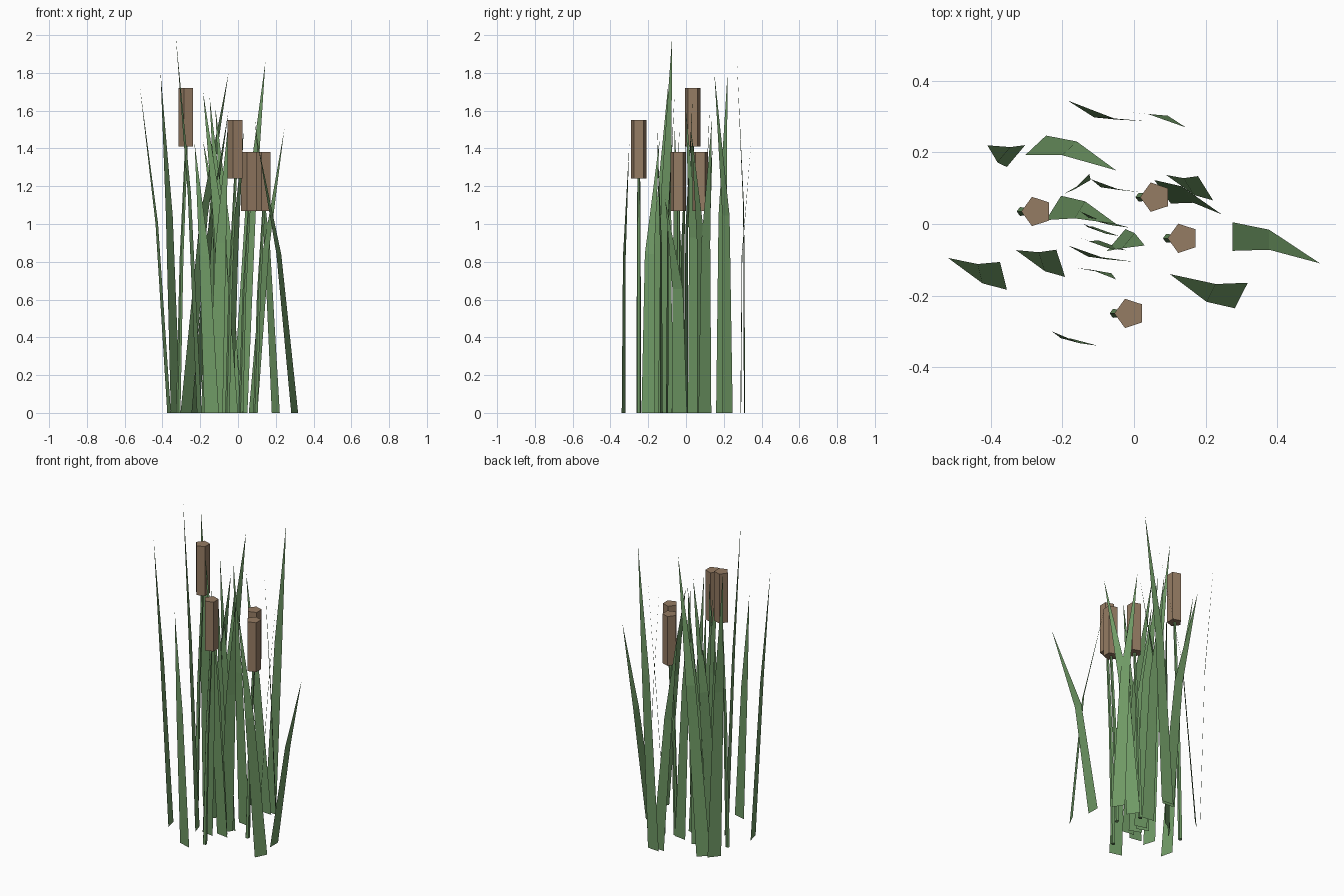
import bpy, bmesh
from math import cos, sin, pi, radians

cube = bpy.data.objects.get("Cube")
if cube:
    bpy.data.objects.remove(cube, do_unlink=True)


def make_material(name, colour):
    mat = bpy.data.materials.new(name)
    mat.use_nodes = True
    mat.diffuse_color = colour
    mat.node_tree.nodes["Principled BSDF"].inputs["Base Color"].default_value = colour
    mat.roughness = 1.0
    return mat


leaf_green = make_material("leaf_green", (0.16, 0.32, 0.13, 1))
seed_brown = make_material("seed_brown", (0.30, 0.20, 0.125, 1))


def finish(bm, name, mat):
    mesh = bpy.data.meshes.new(name)
    bm.to_mesh(mesh)
    bm.free()
    mesh.materials.append(mat)
    obj = bpy.data.objects.new(name, mesh)
    bpy.context.collection.objects.link(obj)
    return obj


def blade(name, x, y, angle, tip_x, tip_y, height):
    """Flat leaf: a tapering lower panel and a pointed upper panel that bends over."""
    bm = bmesh.new()
    dx, dy = cos(radians(angle)), sin(radians(angle))

    def edge(cx, cy, z, half):
        return [bm.verts.new((cx + s * half * dx, cy + s * half * dy, z)) for s in (-1, 1)]

    low = edge(x, y, 0, 0.04)
    mid = edge(x + (tip_x - x) * 0.42, y + (tip_y - y) * 0.12, height * 0.58, 0.028)
    tip = bm.verts.new((tip_x, tip_y, height))
    bm.faces.new((low[0], low[1], mid[1], mid[0]))
    bm.faces.new((mid[0], mid[1], tip))
    return finish(bm, name, leaf_green)


def five_sided_tube(name, sections, mat):
    """Closed tube through (x, y, z, radius) sections, with one corner facing -x."""
    bm = bmesh.new()
    rings = []
    for x, y, z, r in sections:
        angles = [pi + i * 2 * pi / 5 for i in range(5)]
        rings.append([bm.verts.new((x + r * cos(a), y + r * sin(a), z)) for a in angles])
    for a, b in zip(rings, rings[1:]):
        for i in range(5):
            j = (i + 1) % 5
            bm.faces.new((a[i], a[j], b[j], b[i]))
    bm.faces.new(rings[0][::-1])
    bm.faces.new(rings[-1])
    return finish(bm, name, mat)


# Leaves, in hundredths: base x, base y, base angle in degrees, tip x, tip y, height
outer_leaves = [
    (27.5, -3.5, 90, 52, -11, 113),
    (30, -20, 63, 10, -14, 145),
    (-36.5, -14.5, 104, -52, -9.5, 173),
    (-33, 19, 50, -41, 22, 180),
    (-27.5, 22, 43, -5, 15, 180),
    (-20.5, -11, 108, -33, -7.3, 200),
    (-1, 29, 177, -18.5, 34.5, 144),
    (1, 31, 175, 14.5, 27, 186),
    (20, 10, 122, 9, 13.7, 155),
    (-14, -33, 165, -23, -30, 143),
]
inner_leaves = [
    (8, 9, 125, 24.5, 2.7, 150),
    (-22.5, 4.5, 58, -5, 0, 160),
    (-16, 10.5, 30, -12.5, 14, 140),
    (-2.5, 9.5, 172, -12, 12.5, 162),
    (-5, 0, 165, -15, 3.5, 167),
    (-8, -2, 160, -14, 0, 145),
    (-6, -6, 160, -16, -3.5, 150),
    (-4, -10, 172, -18.5, -6, 170),
    (-12, -13, 170, -5, -15.5, 155),
    (-5, -4.5, 50, 3, -6, 150),
]
for label, leaves in (("outer_leaf", outer_leaves), ("inner_leaf", inner_leaves)):
    for number, (x, y, angle, tx, ty, h) in enumerate(leaves, 1):
        blade(f"{label}_{number}", x / 100, y / 100, angle, tx / 100, ty / 100, h / 100)

# Seed heads, each on a slightly bent stalk
seed_heads = [(-0.272, 0.035, 1.41), (-0.012, -0.25, 1.24),
              (0.06, 0.075, 1.07), (0.137, -0.04, 1.07)]
for number, (x, y, z) in enumerate(seed_heads, 1):
    five_sided_tube(f"seed_head_{number}",
                    [(x, y, z, 0.043), (x, y, z + 0.31, 0.043)], seed_brown)
    five_sided_tube(f"stalk_{number}",
                    [(x - 0.043, y, 0, 0.013),
                     (x - 0.026, y, z * 0.58, 0.011),
                     (x, y, z + 0.02, 0.008)], leaf_green)
